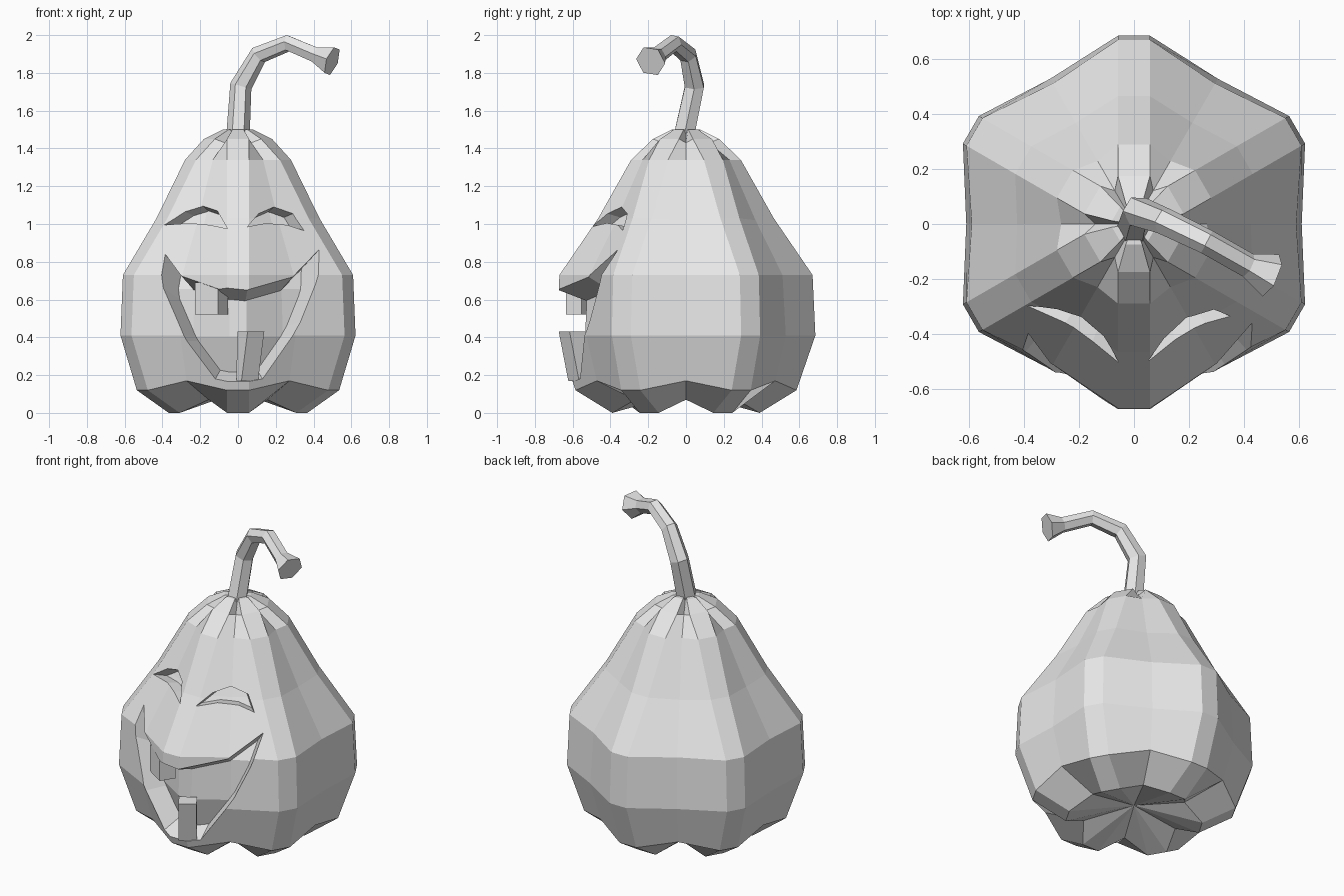
import bpy, bmesh, math
from mathutils import Vector, Matrix
from mathutils.bvhtree import BVHTree

old = bpy.data.objects.get("Cube")
if old:
    bpy.data.objects.remove(old, do_unlink=True)

GREY = (0.8, 0.8, 0.8, 1.0)
grey = bpy.data.materials.new("plain_grey")
grey.use_nodes = True
grey.diffuse_color = GREY
for node in grey.node_tree.nodes:
    if node.type == 'BSDF_PRINCIPLED':
        node.inputs["Base Color"].default_value = GREY


def make_object(name, bm):
    bmesh.ops.recalc_face_normals(bm, faces=bm.faces[:])
    mesh = bpy.data.meshes.new(name)
    bm.to_mesh(mesh)
    bm.free()
    mesh.materials.append(grey)
    obj = bpy.data.objects.new(name, mesh)
    bpy.context.scene.collection.objects.link(obj)
    return obj


def skin(bm, rings):
    """Join neighbouring closed rings with quads."""
    for low, high in zip(rings, rings[1:]):
        n = len(low)
        for i in range(n):
            j = (i + 1) % n
            bm.faces.new((low[i], low[j], high[j], high[i]))


# Gourd profile: lobe radius, lobe height, valley radius, valley height
PROFILE = [
    (0.39, 0.0, 0.31, 0.07),
    (0.585, 0.12, 0.545, 0.17),
    (0.685, 0.41, 0.61, 0.41),
    (0.67, 0.73, 0.59, 0.73),
    (0.465, 1.03, 0.425, 1.02),
    (0.29, 1.34, 0.265, 1.34),
    (0.175, 1.45, 0.14, 1.43),
    (0.075, 1.5, 0.05, 1.48),
]


def gourd_bmesh():
    bm = bmesh.new()
    rings = []
    for lobe_r, lobe_z, valley_r, valley_z in PROFILE:
        half = min(0.058, lobe_r * 0.4)
        ring = []
        for k in range(6):
            turn = Matrix.Rotation(math.radians(60 * k), 3, 'Z')
            mid = math.radians(-60)
            for p in ((-half, -lobe_r, lobe_z), (half, -lobe_r, lobe_z),
                      (valley_r * math.cos(mid), valley_r * math.sin(mid), valley_z)):
                ring.append(bm.verts.new(turn @ Vector(p)))
        rings.append(ring)
    skin(bm, rings)
    # Hollow underside and closed crown
    for ring, z in ((rings[0], 0.11), (rings[-1], 1.5)):
        centre = bm.verts.new((0, 0, z))
        for i in range(len(ring)):
            bm.faces.new((ring[i], ring[(i + 1) % len(ring)], centre))
    bmesh.ops.recalc_face_normals(bm, faces=bm.faces[:])
    return bm


def subtract(obj, cutter):
    mod = obj.modifiers.new("cut", 'BOOLEAN')
    mod.operation = 'DIFFERENCE'
    mod.solver = 'EXACT'
    mod.object = cutter
    bpy.context.view_layer.update()
    graph = bpy.context.evaluated_depsgraph_get()
    mesh = bpy.data.meshes.new_from_object(obj.evaluated_get(graph))
    obj.modifiers.clear()
    obj.data = mesh
    bpy.data.objects.remove(cutter, do_unlink=True)


shell = gourd_bmesh()
tree = BVHTree.FromBMesh(shell)
gourd_body = make_object("gourd_body", shell)


def carve(outline, apex_z, depth_scale):
    """Cut a recess whose walls run toward a point on the axis."""
    apex = Vector((0, 0, apex_z))
    bm = bmesh.new()
    tip = bm.verts.new(apex)
    loop = []
    for x, z in outline:
        hit = tree.ray_cast(Vector((x, -3, z)), Vector((0, 1, 0)))[0]
        ray = hit - apex
        loop.append(bm.verts.new(apex + ray / -ray.y))
    bm.faces.new(loop)
    for i in range(len(loop)):
        bm.faces.new((loop[i], loop[(i + 1) % len(loop)], tip))
    cutter = make_object("cutter", bm)
    cutter.hide_render = True
    # The recess floor is a shrunken copy of the gourd
    core = gourd_bmesh()
    bmesh.ops.transform(core, verts=core.verts[:], matrix=Matrix.Translation(apex)
                        @ Matrix.Scale(depth_scale, 4) @ Matrix.Translation(-apex))
    core_obj = make_object("core", core)
    core_obj.hide_render = True
    subtract(cutter, core_obj)
    subtract(gourd_body, cutter)


# Wide grin
carve([(-0.385, 0.84), (-0.3, 0.725), (-0.1, 0.655), (0.05, 0.65), (0.29, 0.72),
       (0.43, 0.865), (0.41, 0.68), (0.33, 0.48), (0.13, 0.18), (-0.12, 0.18),
       (-0.27, 0.38), (-0.395, 0.66)], 0.39, 0.78)
# Smiling eyes
carve([(-0.39, 0.995), (-0.28, 1.065), (-0.185, 1.095), (-0.11, 1.07),
       (-0.055, 0.975), (-0.15, 0.995), (-0.25, 1.005)], 0.93, 0.84)
carve([(0.05, 0.985), (0.11, 1.055), (0.19, 1.09), (0.29, 1.055),
       (0.35, 0.965), (0.26, 0.995), (0.15, 1.005)], 0.93, 0.84)


def tooth(name, x, y, angle, size, low, high, lean=0.0, thin=1.0):
    """Block with its outer face centred at x, y; lean and thin shape its foot."""
    width, depth = size
    bm = bmesh.new()
    bmesh.ops.create_cube(bm, size=1)
    for v in bm.verts:
        top = v.co.z > 0
        back = v.co.y > 0
        v.co.x *= width
        v.co.y = depth * (1 if top else thin) * back + (0 if top else lean)
        v.co.z = high if top else low
    place = Matrix.Translation((x, y, 0)) @ Matrix.Rotation(math.radians(angle), 4, 'Z')
    bmesh.ops.transform(bm, matrix=place, verts=bm.verts[:])
    return make_object(name, bm)


tooth("upper_tooth", -0.168, -0.597, -33, (0.145, 0.1), 0.52, 0.69)
tooth("lower_tooth", 0.095, -0.645, 33, (0.105, 0.1), 0.17, 0.43, 0.06, 0.5)

# Bent stem with a flared tip: position and radius
PATH = [((0, -0.01, 1.47), 0.062), ((0.015, 0.045, 1.73), 0.058),
        ((0.11, 0.01, 1.895), 0.05), ((0.265, -0.065, 1.957), 0.046),
        ((0.415, -0.15, 1.893), 0.046), ((0.498, -0.187, 1.862), 0.083)]
points = [Vector(p) for p, _ in PATH]
bm = bmesh.new()
rings = []
axis = Vector((0, 0, 1))
side = Vector((1, 0, 0))
for i, (_, radius) in enumerate(PATH):
    ahead = points[min(i + 1, len(points) - 1)] - points[i]
    behind = points[i] - points[max(i - 1, 0)]
    tangent = (ahead.normalized() + behind.normalized()).normalized()
    side = axis.rotation_difference(tangent) @ side
    axis = tangent
    rings.append([bm.verts.new(points[i] + radius * (
        Matrix.Rotation(math.radians(60 * k), 3, axis) @ side)) for k in range(6)])
skin(bm, rings)
bm.faces.new(rings[0])
bm.faces.new(rings[-1])
make_object("stem", bm)
